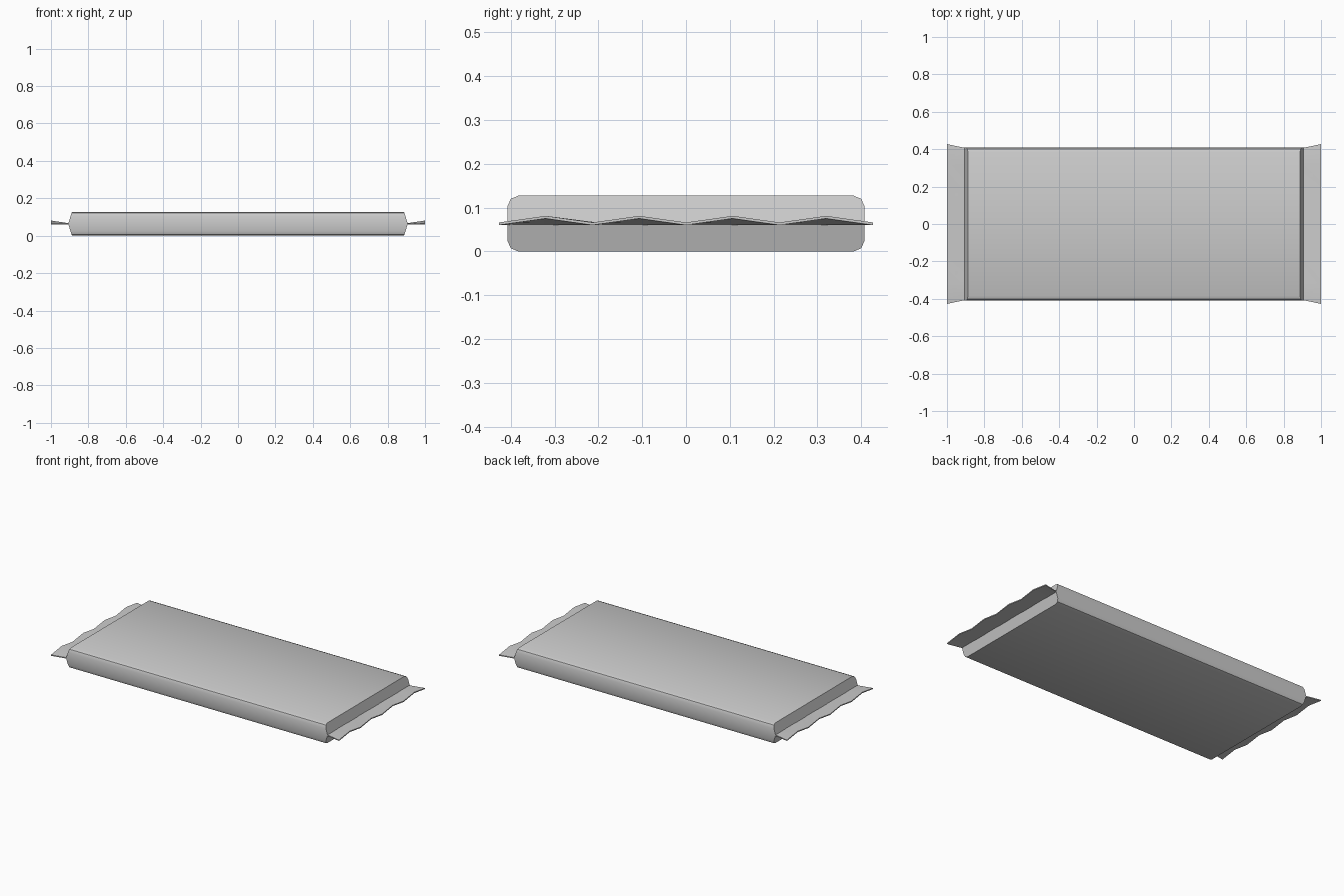
import bpy
from math import radians

if "Cube" in bpy.data.objects:
    bpy.data.objects.remove(bpy.data.objects["Cube"])

H = 0.127          # body height
MID = H / 2


def add_object(name, verts, faces):
    mesh = bpy.data.meshes.new(name)
    mesh.from_pydata(verts, [], faces)
    mesh.update()
    obj = bpy.data.objects.new(name, mesh)
    bpy.context.collection.objects.link(obj)
    bpy.ops.object.select_all(action='DESELECT')
    obj.select_set(True)
    bpy.context.view_layer.objects.active = obj
    bpy.ops.object.shade_smooth_by_angle(angle=radians(30))
    return obj


# Wrapper body: rounded section, ends folded to a ridge at mid height
upper = [(0.408, MID), (0.408, 0.102), (0.40, 0.12), (0.383, H)]
half = upper + [(-y, z) for y, z in reversed(upper)]
profile = half + [(-y, H - z) for y, z in half[1:-1]]
n = len(profile)
verts = []
for s in (-1, 1):
    for y, z in profile:
        verts.append((s * (0.908 - 0.02 * abs(z - MID) / MID), y, z))
faces = [(i, (i + 1) % n, n + (i + 1) % n, n + i) for i in range(n)]
top = list(range(n // 2 + 1))
bottom = list(range(n // 2, n)) + [0]
for cap in (top, bottom):
    faces.append(tuple(reversed(cap)))
    faces.append(tuple(n + i for i in cap))
add_object("wrapper_body", verts, faces)


# Crimped end flaps: straight at the body, zigzag at the outer edge
def crimped_flap(name, side):
    verts, faces = [], []
    for i in range(9):
        t = i / 4 - 1
        rise = 0.015 * (i % 2)
        for x, w, z in ((0.90, 0.406, 0.060), (1.0, 0.427, 0.060 + rise),
                        (1.0, 0.427, 0.066 + rise), (0.90, 0.406, 0.066)):
            verts.append((side * x, t * w, z))
    for i in range(8):
        a, b = 4 * i, 4 * i + 4
        for k in range(4):
            m = (k + 1) % 4
            faces.append((a + k, b + k, b + m, a + m))
    faces += [(0, 1, 2, 3), (35, 34, 33, 32)]
    if side < 0:
        faces = [tuple(reversed(f)) for f in faces]
    add_object(name, verts, faces)


crimped_flap("right_flap", 1)
crimped_flap("left_flap", -1)

# Consistent outward normals
for obj in bpy.context.scene.objects:
    bpy.ops.object.select_all(action='DESELECT')
    obj.select_set(True)
    bpy.context.view_layer.objects.active = obj
    bpy.ops.object.mode_set(mode='EDIT')
    bpy.ops.mesh.select_all(action='SELECT')
    bpy.ops.mesh.normals_make_consistent(inside=False)
    bpy.ops.object.mode_set(mode='OBJECT')
